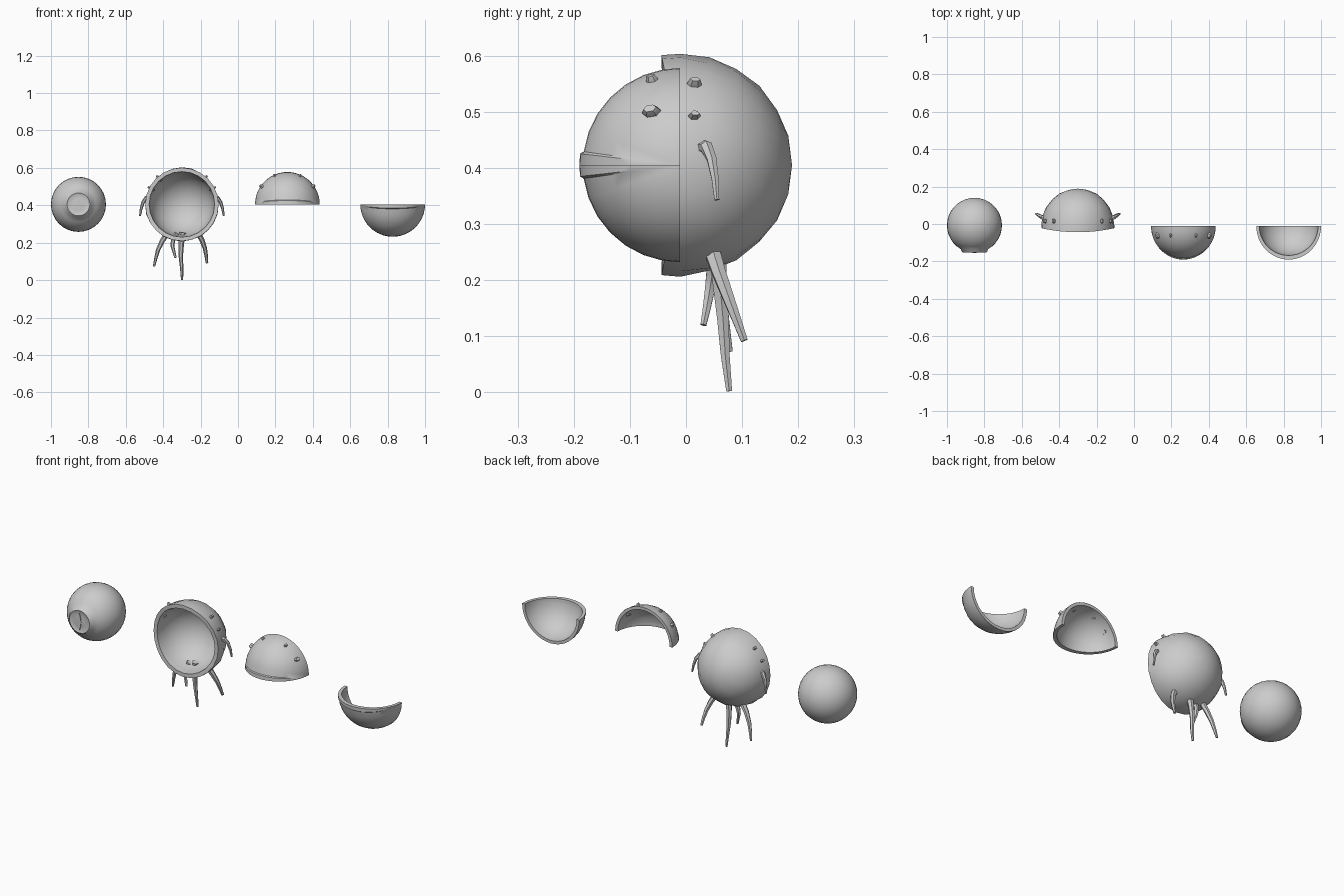
import bpy, bmesh, random
from math import sin, cos, radians, pi
from mathutils import Vector

if "Cube" in bpy.data.objects:
    bpy.data.objects.remove(bpy.data.objects["Cube"])

random.seed(4)
CZ = 0.405


def finish(name, bm, angle=35):
    bmesh.ops.remove_doubles(bm, verts=bm.verts, dist=1e-5)
    bmesh.ops.recalc_face_normals(bm, faces=bm.faces)
    me = bpy.data.meshes.new(name)
    bm.to_mesh(me)
    bm.free()
    ob = bpy.data.objects.new(name, me)
    bpy.context.collection.objects.link(ob)
    bpy.ops.object.select_all(action='DESELECT')
    ob.select_set(True)
    bpy.context.view_layer.objects.active = ob
    bpy.ops.object.shade_smooth_by_angle(angle=radians(angle))
    return ob


def skin(bm, rings, closed=True):
    rows = [[bm.verts.new(p) for p in ring] for ring in rings]
    n = len(rows[0])
    for a, b in zip(rows, rows[1:]):
        for i in range(n if closed else n - 1):
            j = (i + 1) % n
            bm.faces.new((a[i], a[j], b[j], b[i]))
    return rows


def lathe_y(profile, cx, n, shift=None):
    # profile holds (radius, y); shift moves a point by its direction
    rings = []
    for k, (r, y) in enumerate(profile):
        ring = []
        for i in range(n):
            t = 2 * pi * i / n
            rr, yy = shift(k, r, y, t) if shift else (r, y)
            ring.append((cx + rr * cos(t), yy, CZ + rr * sin(t)))
        rings.append(ring)
    return rings


# Eyeball with a raised cornea ring at the front
R, EX, EY = 0.147, -0.853, -0.007
prof = [(R * sin(radians(a)), EY + R * cos(radians(a))) for a in range(0, 151, 10)]
prof += [(0.068, -0.147), (0.061, -0.153), (0.054, -0.149), (0.03, -0.151), (0, -0.152)]
bm = bmesh.new()
skin(bm, lathe_y(prof, EX, 32))
finish("eyeball", bm)

# Slit pupil
bm = bmesh.new()
pts = [(0, 0.045), (0.008, 0.02), (0.01, 0), (0.008, -0.02), (0, -0.045),
       (-0.008, -0.02), (-0.01, 0), (-0.008, 0.02)]
rows = skin(bm, [[(EX + x, y, CZ + z) for x, z in pts] for y in (-0.148, -0.155)])
bm.faces.new(rows[1])
finish("pupil", bm)

# Hollow body, its rim bowed forward at top and bottom
BX = -0.30
outer = [(0.197 * sin(radians(a)), -0.01 + 0.199 * cos(radians(a))) for a in range(0, 91, 15)]
inner = [(0.173 * sin(radians(a)), -0.01 + 0.173 * cos(radians(a))) for a in range(90, -1, -15)]
prof = outer + [(0.196, -0.03), (0.175, -0.03)] + inner
RIM = len(outer)


def body_shape(k, r, y, t):
    if k in (RIM, RIM + 1):
        return r, -0.022 - 0.022 * sin(t) ** 2
    if 0 < k < RIM:
        r += random.uniform(-0.003, 0.002)
    return r, y


bm = bmesh.new()
skin(bm, lathe_y(prof, BX, 24, body_shape))
finish("body", bm)


# Eyelids: quarter-sphere shells with poles on the x axis
def lid(name, cx, sign):
    th = [0, 6.5, 8, 20, 32, 44, 56, 68, 80, 90]
    rings = []
    for i in range(25):
        phi = pi * i / 24
        ring = []
        for r0, angles in ((0.173, th), (0.157, th[::-1])):
            for a in angles:
                r = r0 + (0.006 if r0 > 0.16 and a < 7 else 0)
                c = r0 * cos(phi)
                s = r * sin(phi)
                ring.append((cx + c, -0.011 - s * cos(radians(a)),
                             CZ + sign * s * sin(radians(a))))
        rings.append(ring)
    bm = bmesh.new()
    skin(bm, rings)
    bmesh.ops.dissolve_degenerate(bm, dist=1e-5, edges=bm.edges)
    finish(name, bm)


UX = 0.264
lid("upper_eyelid", UX, 1)
lid("lower_eyelid", 0.827, -1)


# Low-poly stumps pushed through the shells
def stump(name, centre, off, rad, depth):
    d = Vector(off).normalized()
    side = d.cross(Vector((0, 1, 0))).normalized()
    up = d.cross(side)
    p = Vector(centre) + Vector(off)
    rings = []
    for h, s in ((-depth, 0.9), (0, 1), (depth * 0.4, 0.7)):
        rings.append([p + d * h + (up * cos(i * pi / 3) + side * 0.65 * sin(i * pi / 3)) * rad * s
                      for i in range(6)])
    bm = bmesh.new()
    rows = skin(bm, rings)
    bm.faces.new(rows[0])
    bm.faces.new(rows[-1])
    finish(name, bm)


for s in (-1, 1):
    stump("lid_stump_large", (UX, -0.011, CZ), (s * 0.138, -0.051, 0.096), 0.017, 0.024)
    stump("lid_stump_small", (UX, -0.011, CZ), (s * 0.068, -0.05, 0.152), 0.011, 0.022)
    stump("body_stump_upper", (BX, -0.01, CZ), (s * 0.128, 0.025, 0.145), 0.013, 0.028)
    stump("body_stump_side", (BX, -0.01, CZ), (s * 0.172, 0.025, 0.088), 0.011, 0.028)


# Tapered six-sided tentacles along a bent path
def tentacle(name, path, r0, r1):
    pts = [Vector(p) for p in path]
    rings = []
    for i, p in enumerate(pts):
        d = (pts[min(i + 1, len(pts) - 1)] - pts[max(i - 1, 0)]).normalized()
        u = d.cross(Vector((0, 1, 0))).normalized()
        v = d.cross(u)
        r = r0 + (r1 - r0) * i / (len(pts) - 1)
        rings.append([p + (u * cos(k * pi / 3) + v * sin(k * pi / 3)) * r for k in range(6)])
    bm = bmesh.new()
    rows = skin(bm, rings)
    bm.faces.new(rows[0])
    bm.faces.new(rows[-1])
    finish(name, bm)


tentacle("tentacle_left", [(-0.375, 0.05, 0.255), (-0.405, 0.056, 0.21), (-0.428, 0.064, 0.16),
                           (-0.440, 0.071, 0.115), (-0.449, 0.078, 0.073)], 0.016, 0.006)
tentacle("tentacle_front", [(-0.325, 0.045, 0.25), (-0.348, 0.047, 0.215), (-0.35, 0.042, 0.18),
                            (-0.342, 0.037, 0.15), (-0.334, 0.031, 0.12)], 0.014, 0.006)
tentacle("tentacle_middle", [(-0.295, 0.055, 0.255), (-0.303, 0.06, 0.2), (-0.306, 0.066, 0.13),
                             (-0.301, 0.07, 0.065), (-0.299, 0.077, 0.002)], 0.018, 0.006)
tentacle("tentacle_right", [(-0.215, 0.045, 0.255), (-0.193, 0.058, 0.215), (-0.177, 0.075, 0.17),
                            (-0.170, 0.09, 0.13), (-0.166, 0.104, 0.092)], 0.016, 0.007)

# Small side tentacles
for s in (-1, 1):
    tentacle("side_tentacle", [(BX + s * 0.168, 0.026, 0.435), (BX + s * 0.192, 0.036, 0.438),
                               (BX + s * 0.208, 0.046, 0.415), (BX + s * 0.218, 0.052, 0.38),
                               (BX + s * 0.224, 0.055, 0.343)], 0.014, 0.005)
